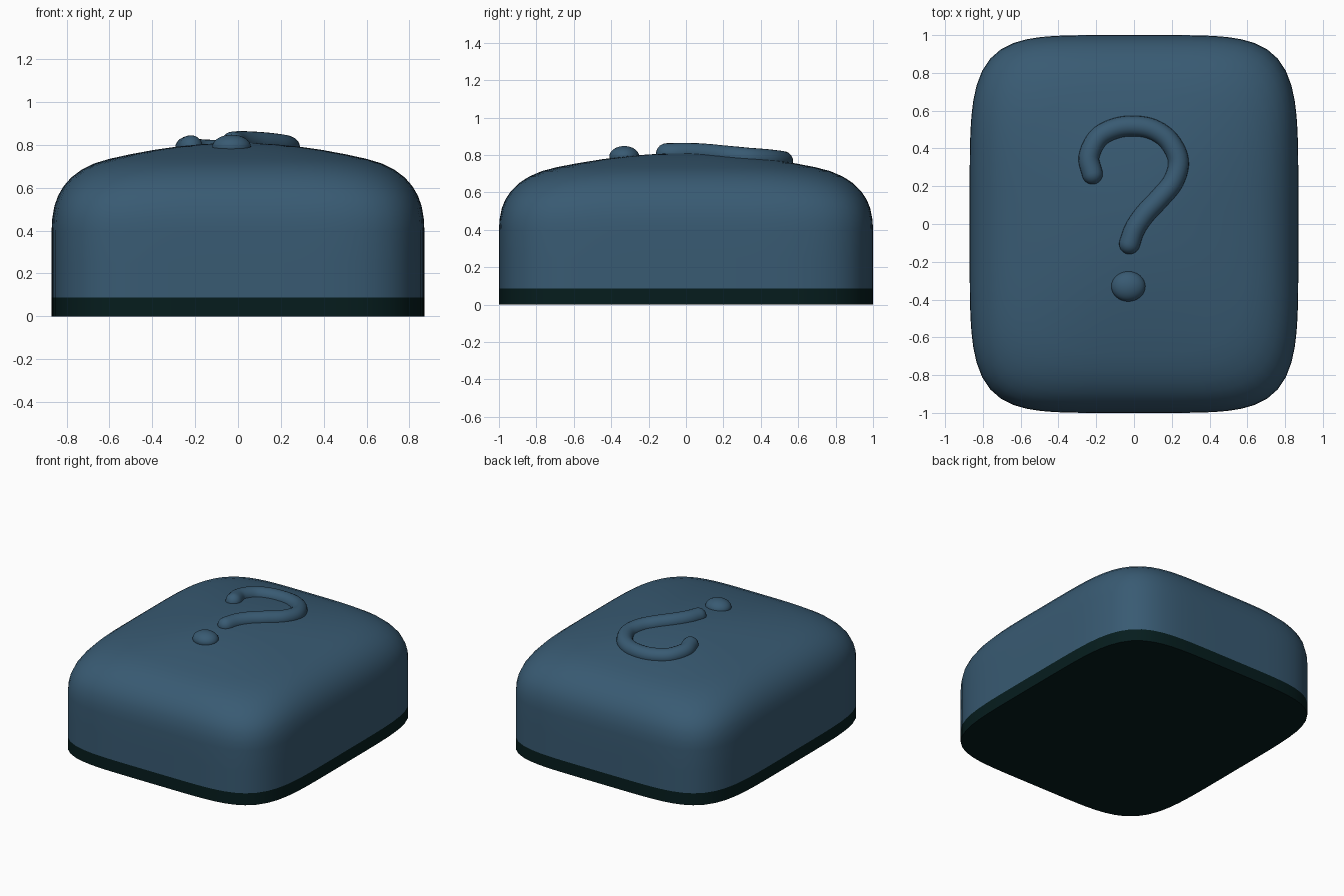
import bpy, bmesh, math
from mathutils import Vector
from mathutils.bvhtree import BVHTree

if "Cube" in bpy.data.objects:
    bpy.data.objects.remove(bpy.data.objects["Cube"])

HX, HY = 0.87, 1.0      # half width and half depth
SEG = 96


def material(name, rgb):
    m = bpy.data.materials.new(name)
    m.diffuse_color = (*rgb, 1)
    m.use_nodes = True
    m.node_tree.nodes["Principled BSDF"].inputs["Base Color"].default_value = m.diffuse_color
    return m


blue = material("slate blue", (0.040, 0.103, 0.170))
dark = material("dark green black", (0.0018, 0.0120, 0.0125))


def finish(bm, name, mat):
    bmesh.ops.recalc_face_normals(bm, faces=bm.faces)
    me = bpy.data.meshes.new(name)
    bm.to_mesh(me)
    ob = bpy.data.objects.new(name, me)
    me.materials.append(mat)
    bpy.context.collection.objects.link(ob)
    bpy.ops.object.select_all(action='DESELECT')
    ob.select_set(True)
    bpy.context.view_layer.objects.active = ob
    bpy.ops.object.shade_smooth_by_angle(angle=math.radians(40))
    return ob


def rounded_ring(bm, s, z, n):
    """Superellipse ring of scale s at height z."""
    ring = []
    for i in range(SEG):
        a = 2 * math.pi * i / SEG
        c, d = math.cos(a), math.sin(a)
        r = s / (abs(c) ** n + abs(d) ** n) ** (1 / n)
        ring.append(bm.verts.new((HX * r * c, HY * r * d, z)))
    return ring


def bridge(bm, rings):
    for a, b in zip(rings, rings[1:]):
        k = len(a)
        for i in range(k):
            j = (i + 1) % k
            bm.faces.new((a[i], a[j], b[j], b[i]))


# dark base plate
bm = bmesh.new()
rings = [rounded_ring(bm, 1, z, 5.2) for z in (0, 0.087)]
bridge(bm, rings)
for r in rings:
    bm.faces.new(r)
finish(bm, "base_plate", dark)

# domed body: (scale, height) profile from the wall to the crown
profile = [(1, 0.087), (1, 0.25), (1, 0.40), (0.997, 0.455), (0.985, 0.515),
           (0.965, 0.564), (0.935, 0.608), (0.895, 0.648), (0.84, 0.684),
           (0.77, 0.714), (0.69, 0.735), (0.58, 0.756), (0.45, 0.777),
           (0.32, 0.793), (0.2, 0.803), (0.1, 0.808)]
bm = bmesh.new()
rings = [rounded_ring(bm, s, z, 2.2 + 3.0 * s ** 2) for s, z in profile]
bridge(bm, rings)
tip = bm.verts.new((0, 0, 0.81))
for i in range(SEG):
    bm.faces.new((rings[-1][i], rings[-1][(i + 1) % SEG], tip))
tree = BVHTree.FromBMesh(bm)
finish(bm, "domed_body", blue)


def on_dome(x, y):
    return tree.ray_cast(Vector((x, y, 2)), Vector((0, 0, -1)))[0]


# raised hook: round tube following the dome, with rounded ends
R = 0.055
pts = [(-0.22, 0.265), (-0.238, 0.355), (-0.19, 0.455), (-0.10, 0.505),
       (0, 0.518), (0.10, 0.50), (0.185, 0.44), (0.235, 0.335),
       (0.208, 0.225), (0.135, 0.135), (0.06, 0.055), (0.005, -0.025),
       (-0.024, -0.105)]
P = [Vector(p) for p in pts]
P = [2 * P[0] - P[1]] + P + [2 * P[-1] - P[-2]]
path = []
for a, b, c, d in zip(P, P[1:], P[2:], P[3:]):
    for k in range(5):
        t = k / 5
        path.append(0.5 * (2 * b + (c - a) * t + (2 * a - 5 * b + 4 * c - d) * t * t
                           + (3 * b - a - 3 * c + d) * t ** 3))
path.append(P[-2])
line = [on_dome(*p) for p in path]
start, end = (line[0] - line[1]).normalized(), (line[-1] - line[-2]).normalized()
caps = [math.radians(a) for a in (84, 67, 50, 33, 16)]
stations = [(line[0] + start * R * math.sin(a), R * math.cos(a)) for a in caps]
stations += [(p, R) for p in line]
stations += [(line[-1] + end * R * math.sin(a), R * math.cos(a)) for a in caps[::-1]]
bm = bmesh.new()
rings = []
for i, (p, r) in enumerate(stations):
    q0, q1 = stations[max(i - 1, 0)][0], stations[min(i + 1, len(stations) - 1)][0]
    t = (q1 - q0).normalized()
    side = t.cross(Vector((0, 0, 1))).normalized()
    up = side.cross(t)
    rings.append([bm.verts.new(p + r * (math.cos(a) * side + math.sin(a) * up))
                  for a in (2 * math.pi * k / 20 for k in range(20))])
bridge(bm, rings)
bm.faces.new(rings[0])
bm.faces.new(rings[-1])
finish(bm, "raised_hook", blue)

# raised dot below the hook
bm = bmesh.new()
bmesh.ops.create_uvsphere(bm, u_segments=32, v_segments=16, radius=1)
c = on_dome(-0.03, -0.33)
for v in bm.verts:
    v.co = c + Vector((v.co.x * 0.09, v.co.y * 0.08, v.co.z * 0.056))
finish(bm, "raised_dot", blue)
